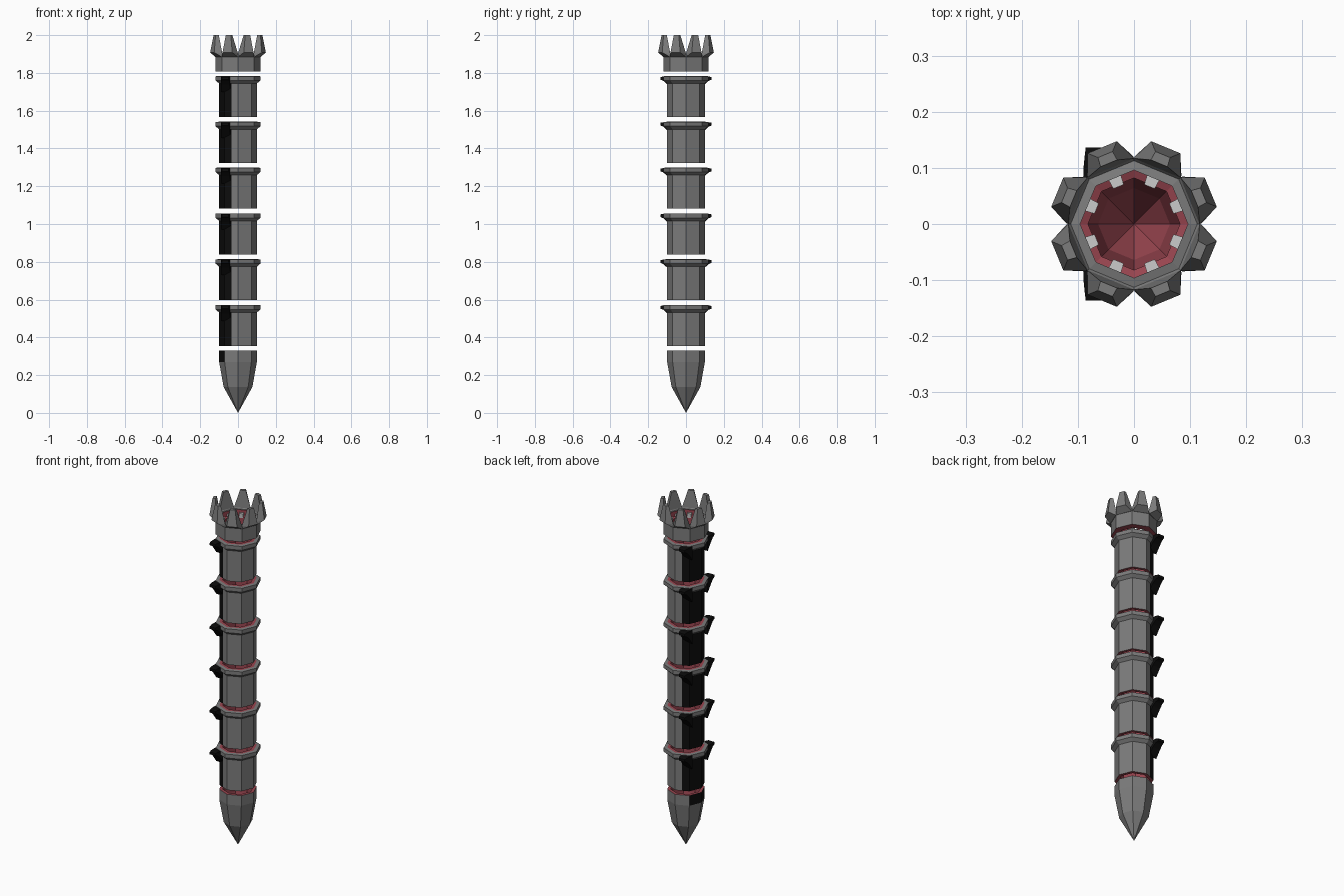
import bpy, bmesh, math
from mathutils import Vector, Matrix

if "Cube" in bpy.data.objects:
    bpy.data.objects.remove(bpy.data.objects["Cube"])


def material(name, rgb):
    m = bpy.data.materials.new(name)
    m.diffuse_color = (*rgb, 1)
    m.use_nodes = True
    m.node_tree.nodes["Principled BSDF"].inputs["Base Color"].default_value = m.diffuse_color
    return m


GREY = material("shell_grey", (0.2, 0.2, 0.2))
RED = material("flesh_red", (0.32, 0.06, 0.08))
BLACK = material("plate_black", (0.004, 0.004, 0.004))
WHITE = material("tooth_white", (0.65, 0.65, 0.65))
MATS = [GREY, RED, BLACK, WHITE]
G, R, B, W = range(4)

# Octagon corners, plus the two edge midpoints where the dark side begins
ANGLES = [0, 45, 90, 112.5, 135, 180, 225, 247.5, 270, 315]


def finish(name, bm):
    bmesh.ops.recalc_face_normals(bm, faces=bm.faces[:])
    me = bpy.data.meshes.new(name)
    bm.to_mesh(me)
    bm.free()
    for m in MATS:
        me.materials.append(m)
    ob = bpy.data.objects.new(name, me)
    bpy.context.collection.objects.link(ob)
    return ob


def octagon_lathe(name, profile, dark=(105, 255)):
    """Closed (radius, z, material) profile turned round z; each material
    applies to the band that starts at its point."""
    bm = bmesh.new()
    rings = []
    for r, z, _ in profile:
        ring = []
        for a in ANGLES:
            k = math.cos(math.pi / 8) if a % 45 else 1
            t = math.radians(a)
            ring.append(bm.verts.new((r * k * math.cos(t), r * k * math.sin(t), z)))
        rings.append(ring)
    n = len(ANGLES)
    for i, (_, _, mat) in enumerate(profile):
        a, b = rings[i], rings[(i + 1) % len(rings)]
        for j in range(n):
            k = (j + 1) % n
            f = bm.faces.new((a[j], a[k], b[k], b[j]))
            mid = (ANGLES[j] + (ANGLES[k] or 360)) / 2
            f.material_index = G if mat == B and not dark[0] < mid < dark[1] else mat
    bmesh.ops.remove_doubles(bm, verts=bm.verts[:], dist=1e-5)
    return finish(name, bm)


def loft(name, sections, mat, matrix=None):
    """Skin between four-point sections, capped at both ends."""
    bm = bmesh.new()
    loops = [[bm.verts.new(p) for p in s] for s in sections]
    for a, b in zip(loops, loops[1:]):
        for j in range(4):
            k = (j + 1) % 4
            bm.faces.new((a[j], a[k], b[k], b[j]))
    bm.faces.new(loops[0])
    bm.faces.new(loops[-1])
    for f in bm.faces:
        f.material_index = mat
    if matrix:
        bm.transform(matrix)
    return finish(name, bm)


# Tail cone, hollow with a red lining
octagon_lathe("tail", [
    (0, 0.0, G), (0.076, 0.137, G), (0.1, 0.27, B), (0.1, 0.329, R),
    (0.082, 0.329, R), (0.082, 0.27, R), (0.064, 0.15, R), (0, 0.035, R)][:-1]
    + [(0, 0.035, R)], dark=(135, 225))

# Body segments with flared collars and a pair of side thorns each
for i in range(6):
    t = 1.784 - 0.2424 * i
    bot = t - 0.218
    octagon_lathe(f"segment_{i + 1}", [
        (0.1, bot, B), (0.1, t - 0.04, G), (0.119, t - 0.024, G),
        (0.119, t - 0.002, G), (0.1, t, R), (0.082, t, R), (0.082, bot, R)])
    for s in (-1, 1):
        def section(y, x0, x1, z0, z1):
            return [(x0, s * y, z0), (x1, s * y, z0), (x1, s * y, z1), (x0, s * y, z1)]
        loft(f"thorn_{i + 1}_{'front' if s < 0 else 'back'}", [
            section(0.07, -0.09, -0.04, t - 0.085, t - 0.004),
            section(0.1, -0.09, -0.042, t - 0.045, t - 0.004),
            section(0.12, -0.088, -0.045, t - 0.026, t - 0.003),
            section(0.136, -0.086, -0.05, t - 0.02, t - 0.006)], B)

# Head ring
octagon_lathe("head", [
    (0.119, 1.808, G), (0.119, 1.895, G), (0.096, 1.9, R), (0.096, 1.87, R),
    (0.082, 1.865, R), (0.082, 1.808, R), (0.1, 1.808, R)])

# Crown spikes and inner teeth
for i in range(8):
    rot = Matrix.Rotation(math.radians(22.5 + 45 * i), 4, 'Z')

    def plan(r0, w0, r1, w1, z0, z1):
        return [(r0, -w0, z0), (r1, -w1, z1), (r1, w1, z1), (r0, w0, z0)]
    loft(f"crown_spike_{i + 1}", [
        plan(0.1, 0.042, 0.112, 0.045, 1.89, 1.885),
        plan(0.108, 0.045, 0.148, 0.028, 1.902, 1.908),
        plan(0.117, 0.016, 0.134, 0.014, 2.0, 2.0)], G, rot)
    loft(f"tooth_{i + 1}", [
        plan(0.074, 0.010, 0.091, 0.012, 1.86, 1.86),
        plan(0.072, 0.010, 0.091, 0.012, 1.885, 1.885)], W, rot)
